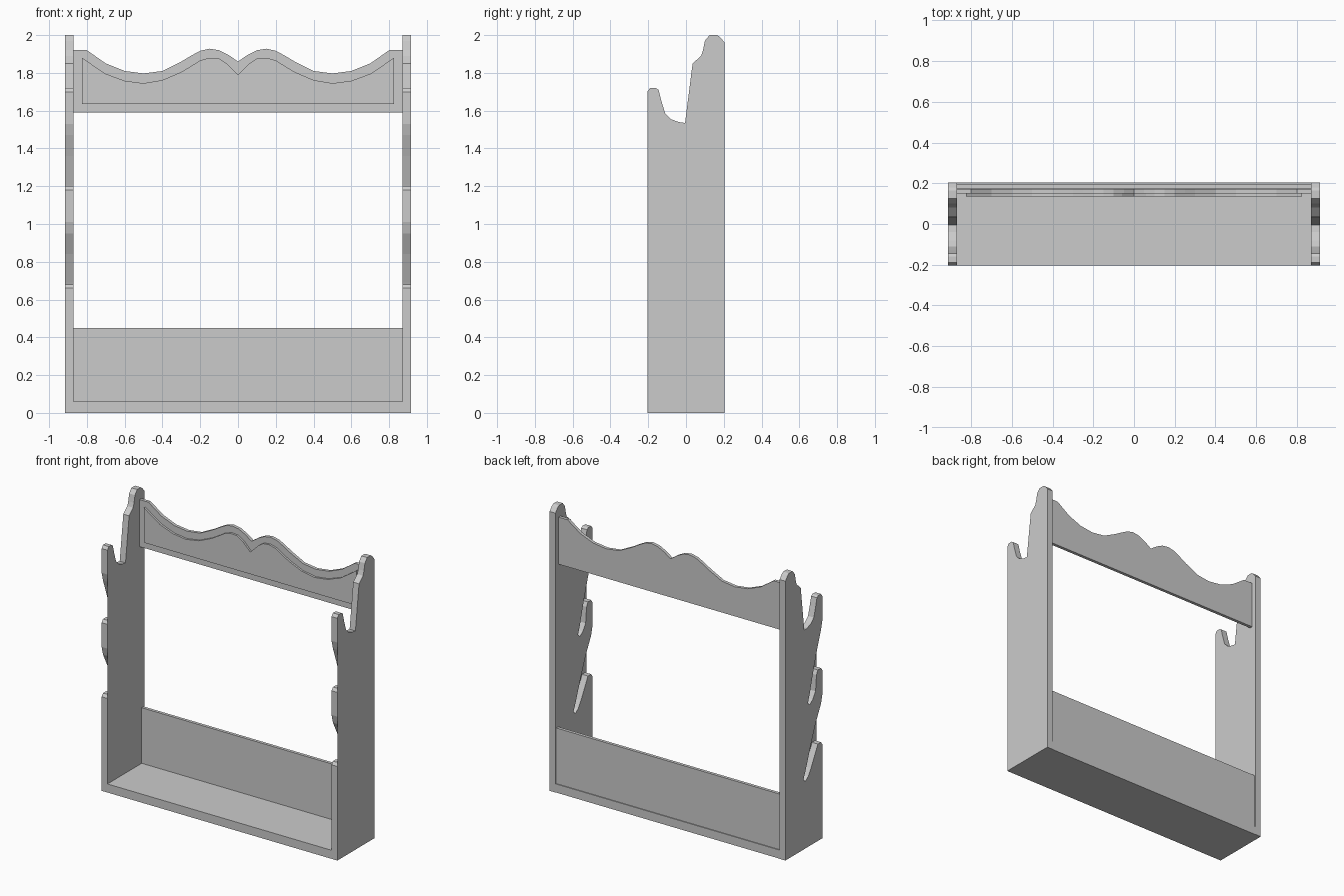
import bpy, bmesh

if "Cube" in bpy.data.objects:
    bpy.data.objects.remove(bpy.data.objects["Cube"])

def finish(bm, name):
    mesh = bpy.data.meshes.new(name)
    bm.to_mesh(mesh)
    bm.free()
    ob = bpy.data.objects.new(name, mesh)
    bpy.context.collection.objects.link(ob)
    return ob

def box(name, x, y0, y1, z0, z1):
    bm = bmesh.new()
    bmesh.ops.create_cube(bm, size=1)
    for v in bm.verts:
        v.co.x *= 2 * x
        v.co.y = y1 if v.co.y > 0 else y0
        v.co.z = z1 if v.co.z > 0 else z0
    return finish(bm, name)

# Side panel outline, counter-clockwise in (y, z): back and top scroll
back = [(0.205, 0), (0.205, 1.96), (0.18, 1.99), (0.165, 2.0), (0.125, 2.0),
        (0.10, 1.97), (0.09, 1.92), (0.08, 1.89), (0.035, 1.85),
        (-0.005, 1.535), (-0.04, 1.54), (-0.08, 1.555), (-0.11, 1.585),
        (-0.13, 1.65), (-0.145, 1.71), (-0.16, 1.72), (-0.19, 1.72), (-0.205, 1.70)]

def notch(top, seat_y, seat_z):
    """Sloping cut under one hook, down to the seat and up over the next hook."""
    dy = seat_y + 0.205
    wall = [(-0.205, seat_z + 0.54), (-0.19, seat_z + 0.48),
            (-0.205 + dy * 0.35, seat_z + 0.37), (-0.205 + dy * 0.65, seat_z + 0.22),
            (-0.205 + dy * 0.9, seat_z + 0.08), (seat_y + 0.005, seat_z + 0.02)]
    hook = [(seat_y - 0.015, seat_z), (seat_y - 0.05, seat_z + 0.025),
            (seat_y - 0.08, seat_z + 0.07), (-0.14, top - 0.03),
            (-0.155, top), (-0.19, top), (-0.205, top - 0.02)]
    return wall + hook

cuts = notch(1.20, -0.05, 0.99) + notch(0.68, 0.0, 0.47)
profile = back + cuts + [(-0.205, 0)]

def side_panel(name, x0, x1):
    bm = bmesh.new()
    a = [bm.verts.new((x0, y, z)) for y, z in profile]
    b = [bm.verts.new((x1, y, z)) for y, z in profile]
    n = len(profile)
    for i in range(n):
        j = (i + 1) % n
        bm.faces.new((a[i], a[j], b[j], b[i]))
    bm.faces.new(a[::-1])
    # The +x face is closed straight across the two lower notches
    bm.faces.new(b[:len(back)] + b[-1:])
    return finish(bm, name)

side_panel("left_side", -0.915, -0.87)
side_panel("right_side", 0.87, 0.915)

# Shelf and lower back board
box("bottom_shelf", 0.87, -0.205, 0.203, 0, 0.06)
box("lower_back_board", 0.87, 0.175, 0.197, 0.055, 0.45)

def scroll_board(name, half, z0, y0, y1, inset=0):
    """Board with a mirrored wavy top; inset bevels the front face."""
    pts = half + [(-x, z) for x, z in half[::-1] if x > 0]
    x_end = half[0][0]
    pts = [(-x_end, z0), (x_end, z0)] + pts
    bm = bmesh.new()
    front = [bm.verts.new((x, y0, z)) for x, z in pts]
    face = bm.faces.new(front)
    rear = [bm.verts.new((x, y1, z)) for x, z in pts]
    bm.faces.new(rear[::-1])
    for i in range(len(pts)):
        j = (i + 1) % len(pts)
        bm.faces.new((front[i], rear[i], rear[j], front[j]))
    if inset:
        bmesh.ops.inset_region(bm, faces=[face], thickness=inset, depth=inset)
    bmesh.ops.recalc_face_normals(bm, faces=bm.faces)
    return finish(bm, name)

# Crest board with a raised panel
crest = [(0.87, 1.92), (0.80, 1.92), (0.75, 1.885), (0.70, 1.85), (0.60, 1.81),
         (0.50, 1.797), (0.40, 1.81), (0.30, 1.86), (0.25, 1.89), (0.20, 1.917),
         (0.15, 1.928), (0.10, 1.92), (0.05, 1.895), (0, 1.86)]
panel = [(0.825, 1.88), (0.76, 1.835), (0.70, 1.795), (0.60, 1.758), (0.50, 1.745),
         (0.40, 1.762), (0.30, 1.805), (0.25, 1.835), (0.20, 1.866),
         (0.15, 1.88), (0.10, 1.876), (0.06, 1.85), (0, 1.79)]
scroll_board("crest_board", crest, 1.59, 0.15, 0.172)
scroll_board("crest_raised_panel", panel, 1.635, 0.136, 0.151, inset=0.006)
